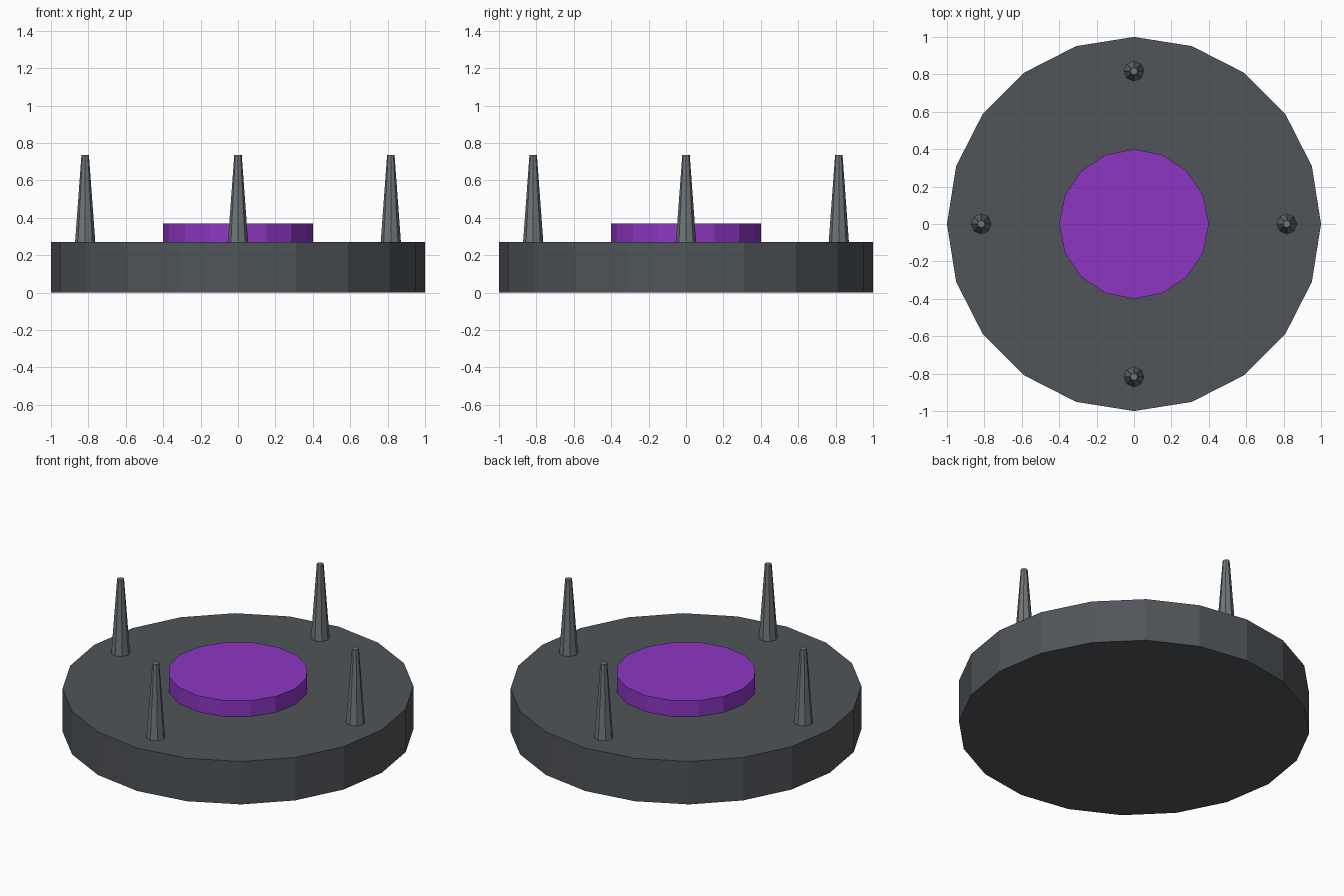
import bpy
from math import cos, sin, pi

if "Cube" in bpy.data.objects:
    bpy.data.objects.remove(bpy.data.objects["Cube"])


def material(name, color):
    mat = bpy.data.materials.new(name)
    mat.diffuse_color = (*color, 1)
    mat.use_nodes = True
    mat.node_tree.nodes["Principled BSDF"].inputs["Base Color"].default_value = mat.diffuse_color
    return mat


def frustum(name, sides, r_bottom, r_top, z0, z1, mat, x=0, y=0):
    bpy.ops.mesh.primitive_cone_add(vertices=sides, radius1=r_bottom, radius2=r_top,
                                    depth=z1 - z0, location=(x, y, (z0 + z1) / 2))
    obj = bpy.context.object
    obj.name = name
    obj.data.materials.append(mat)
    return obj


dark_grey = material("dark_grey", (0.08, 0.09, 0.10))
mid_grey = material("mid_grey", (0.16, 0.18, 0.195))
purple = material("purple", (0.27, 0.037, 0.54))

# Round platform
frustum("base_platform", 20, 1, 1, 0, 0.27, dark_grey)

# Raised centre disc
frustum("centre_disc", 16, 0.4, 0.4, 0.27, 0.37, purple)

# Four tapered posts around the rim
for i in range(4):
    a = i * pi / 2
    frustum(f"tapered_post_{i + 1}", 8, 0.054, 0.02, 0.27, 0.735, mid_grey,
            0.817 * cos(a), 0.817 * sin(a))
